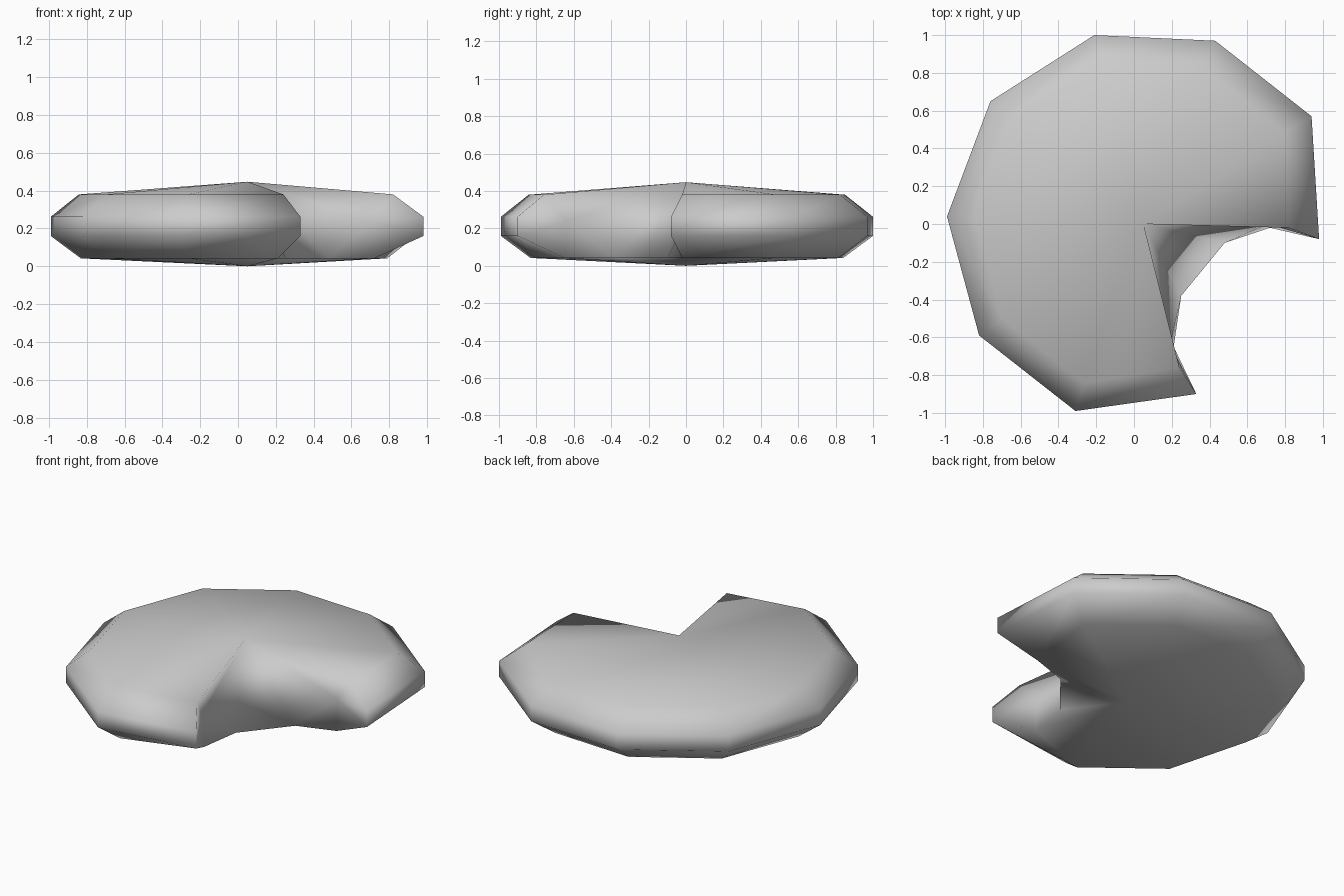
import bpy
import bmesh

cube = bpy.data.objects.get("Cube")
if cube:
    bpy.data.objects.remove(cube, do_unlink=True)

# One plain grey for the whole biscuit
grey = bpy.data.materials.new("plain_grey")
grey.use_nodes = True
colour = (0.6, 0.6, 0.6, 1)
grey.diffuse_color = colour
bsdf = grey.node_tree.nodes["Principled BSDF"]
bsdf.inputs["Base Color"].default_value = colour
bsdf.inputs["Roughness"].default_value = 0.8

# Rim outline, from one lip of the bite round to the other
rim = [(0.98, -0.08), (0.94, 0.57), (0.43, 0.97), (-0.21, 1.0), (-0.76, 0.65),
       (-0.99, 0.04), (-0.82, -0.59), (-0.31, -0.99), (0.33, -0.90)]

bm = bmesh.new()


def ring(scale, z, first=None, last=None):
    """Scaled copy of the rim, with its two lip points optionally moved."""
    points = [(x * scale, y * scale) for x, y in rim]
    points[0] = first or points[0]
    points[-1] = last or points[-1]
    return [bm.verts.new((x, y, z)) for x, y in points]


# Rounded side: four stacked rings
rings = [ring(0.84, 0.042, (0.72, -0.02), (0.21, -0.65)),
         ring(1, 0.16),
         ring(1, 0.262),
         ring(0.85, 0.38, (0.82, -0.02), (0.24, -0.76))]
for low, high in zip(rings, rings[1:]):
    for i in range(len(rim) - 1):
        bm.faces.new((low[i], low[i + 1], high[i + 1], high[i]))

# Shallow domes above and below
base = bm.verts.new((0.05, 0, 0))
crown = bm.verts.new((0.05, 0, 0.447))
deep_a = bm.verts.new((0.48, -0.10, 0.042))
deep_b = bm.verts.new((0.25, -0.38, 0.042))
for i in range(len(rim) - 1):
    bm.faces.new((base, rings[0][i + 1], rings[0][i]))
    bm.faces.new((crown, rings[3][i], rings[3][i + 1]))
bm.faces.new((base, deep_a, deep_b))
bm.faces.new((crown, deep_b, deep_a))


# Bite wall: each half fans around a point in its middle
def bite_half(end, deep, middle):
    hub = bm.verts.new(middle)
    loop = [r[end] for r in rings] + [crown, deep]
    for a, b in zip(loop, loop[1:] + loop[:1]):
        bm.faces.new((hub, a, b))
    bm.faces.new((base, rings[0][end], deep))


bite_half(0, deep_a, (0.71, 0.0, 0.24))
bite_half(-1, deep_b, (0.19, -0.64, 0.24))

bmesh.ops.recalc_face_normals(bm, faces=bm.faces)
for face in bm.faces:
    face.smooth = True

mesh = bpy.data.meshes.new("bitten_biscuit")
bm.to_mesh(mesh)
bm.free()
mesh.materials.append(grey)
biscuit = bpy.data.objects.new("bitten_biscuit", mesh)
bpy.context.collection.objects.link(biscuit)
